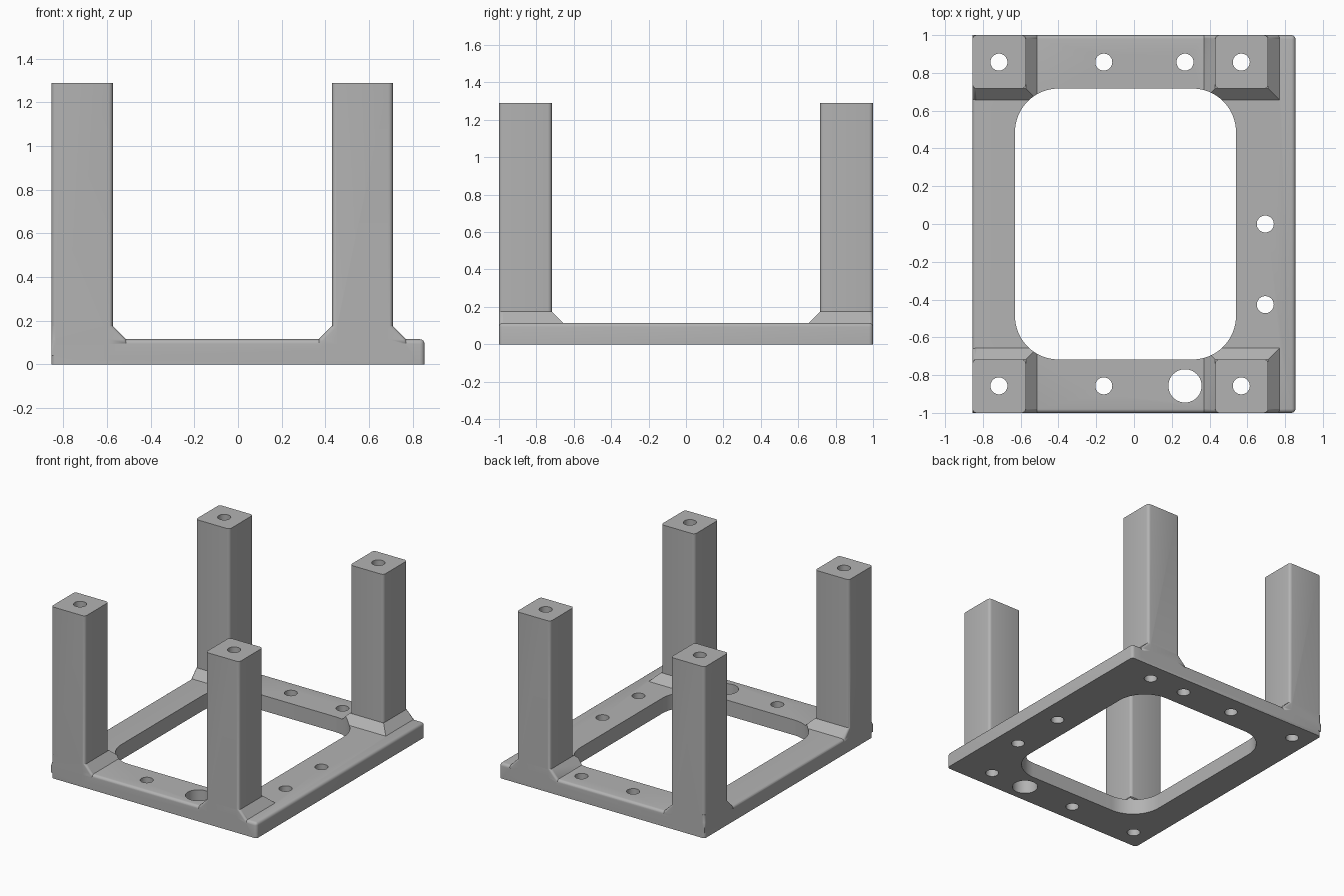
import bpy, bmesh

cube = bpy.data.objects.get("Cube")
if cube:
    bpy.data.objects.remove(cube, do_unlink=True)

# Single plain grey
grey = bpy.data.materials.new("grey_plastic")
grey.use_nodes = True
grey.diffuse_color = (0.45, 0.45, 0.45, 1)
grey.node_tree.nodes["Principled BSDF"].inputs["Base Color"].default_value = (0.45, 0.45, 0.45, 1)

BASE_TOP, FLARE_TOP, POST_TOP = 0.115, 0.175, 1.29
HALF_X, HALF_Y, FILLET = 0.855, 1.0, 0.022


def stack(name, layers, radius=0, rule=None, segments=4):
    """Loft rectangles (x0, x1, y0, y1, z); round the edges the rule picks."""
    bm = bmesh.new()
    rings = [[bm.verts.new((x, y, z)) for x, y in ((a, c), (b, c), (b, d), (a, d))]
             for a, b, c, d, z in layers]
    bm.faces.new(rings[0][::-1])
    bm.faces.new(rings[-1])
    for low, high in zip(rings, rings[1:]):
        for i in range(4):
            j = (i + 1) % 4
            bm.faces.new((low[i], low[j], high[j], high[i]))
    bmesh.ops.recalc_face_normals(bm, faces=bm.faces)
    if rule:
        edges = [e for e in bm.edges if rule(e.verts[0].co, e.verts[1].co)]
        bmesh.ops.bevel(bm, geom=edges, offset=radius, segments=segments,
                        profile=0.5, affect='EDGES')
    mesh = bpy.data.meshes.new(name)
    bm.to_mesh(mesh)
    bm.free()
    mesh.materials.append(grey)
    obj = bpy.data.objects.new(name, mesh)
    bpy.context.collection.objects.link(obj)
    return obj


def upright(a, b):
    return abs(a.z - b.z) > 0.01


def combine(target, tool, operation):
    mod = target.modifiers.new(operation, 'BOOLEAN')
    mod.operation, mod.solver, mod.object = operation, 'EXACT', tool
    bpy.context.view_layer.objects.active = target
    bpy.ops.object.modifier_apply(modifier=mod.name)
    bpy.data.objects.remove(tool, do_unlink=True)


# Base plate with rounded outer corners and top rim
frame = stack("post_frame", [(-HALF_X, HALF_X, -HALF_Y, HALF_Y, z) for z in (0, BASE_TOP)],
              FILLET, lambda a, b: max(a.z, b.z) > 0.1)

# Four corner posts, each with a sloped foot that stays flush with the outer sides
for x0, x1 in ((-HALF_X, -0.573), (0.43, 0.71)):
    for side in (-1, 1):
        y0, y1 = sorted((side * 0.717, side * HALF_Y))
        grow = 0.06
        wide = (max(x0 - grow, -HALF_X), x1 + grow,
                max(y0 - grow, -HALF_Y), min(y1 + grow, HALF_Y))
        foot = stack("foot", [(*wide, 0.04), (*wide, BASE_TOP), (x0, x1, y0, y1, FLARE_TOP)],
                     FILLET * 0.8,
                     lambda a, b: min(a.z, b.z) > 0.1 and max(a.z, b.z) > 0.15 and upright(a, b)
                     and (min(abs(a.y), abs(b.y)) > 0.99 or max(a.x, b.x) < -0.85))
        combine(frame, foot, 'UNION')
        post = stack("post", [(x0, x1, y0, y1, z) for z in (0.02, POST_TOP)], FILLET, upright)
        combine(frame, post, 'UNION')

# Large rounded opening
opening = stack("opening_cutter", [(-0.63, 0.54, -0.717, 0.717, z) for z in (-0.1, 0.5)],
                0.23, upright, 16)
combine(frame, opening, 'DIFFERENCE')

# Through holes: post bores, base screw holes and one large cable hole
holes = [(x, y, 0.045) for x in (-0.715, -0.16, 0.568) for y in (-0.857, 0.857)]
holes += [(0.27, 0.857, 0.045), (0.27, -0.857, 0.088), (0.695, 0, 0.045), (0.695, -0.427, 0.045)]
for x, y, radius in holes:
    bpy.ops.mesh.primitive_cylinder_add(vertices=40, radius=radius, depth=4, location=(x, y, 0))
    drill = bpy.context.object
    drill.data.materials.append(grey)
    combine(frame, drill, 'DIFFERENCE')

# Smooth fillets and bores, keep real edges sharp
bpy.ops.object.select_all(action='DESELECT')
frame.select_set(True)
bpy.context.view_layer.objects.active = frame
bpy.ops.object.shade_smooth_by_angle(angle=0.52)
